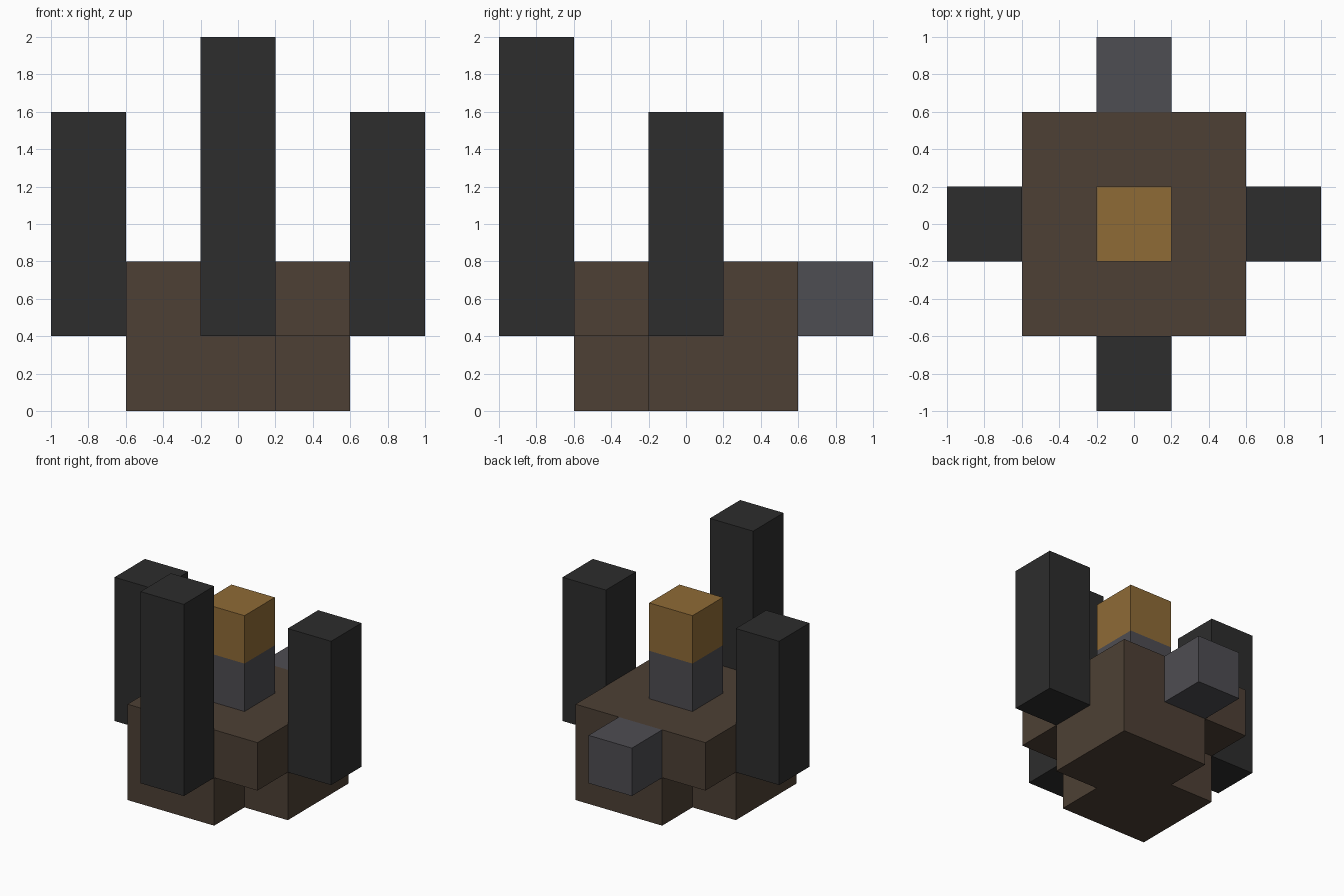
import bpy
import bmesh

U = 0.4  # one block

if "Cube" in bpy.data.objects:
    bpy.data.objects.remove(bpy.data.objects["Cube"], do_unlink=True)


def material(name, rgb):
    mat = bpy.data.materials.new(name)
    mat.use_nodes = True
    colour = (*rgb, 1)
    mat.diffuse_color = colour
    mat.node_tree.nodes["Principled BSDF"].inputs["Base Color"].default_value = colour
    return mat


brown = material("dark brown", (0.075, 0.051, 0.035))
charcoal = material("charcoal", (0.026, 0.026, 0.026))
grey = material("slate grey", (0.076, 0.074, 0.084))
amber = material("amber", (0.275, 0.147, 0.037))


def prism(name, outline, bottom, height, mat):
    """Extrude a flat outline upwards; all measures in blocks."""
    bm = bmesh.new()
    face = bm.faces.new([bm.verts.new((x * U, y * U, bottom * U)) for x, y in outline])
    top = bmesh.ops.extrude_face_region(bm, geom=[face])["geom"]
    bmesh.ops.translate(bm, vec=(0, 0, height * U),
                        verts=[v for v in top if isinstance(v, bmesh.types.BMVert)])
    bmesh.ops.recalc_face_normals(bm, faces=bm.faces)
    mesh = bpy.data.meshes.new(name)
    bm.to_mesh(mesh)
    bm.free()
    mesh.materials.append(mat)
    obj = bpy.data.objects.new(name, mesh)
    bpy.context.collection.objects.link(obj)
    return obj


def block(name, x, y, bottom, height, mat, width=1):
    h = width / 2
    outline = [(x - h, y - h), (x + h, y - h), (x + h, y + h), (x - h, y + h)]
    return prism(name, outline, bottom, height, mat)


# Base with two opposite corners notched out
half_outline = [(-1.5, -1.5), (0.5, -1.5), (0.5, -0.5), (1.5, -0.5)]
prism("notched_base", half_outline + [(-x, -y) for x, y in half_outline], 0, 1, brown)

# Square deck on the base
block("deck", 0, 0, 1, 1, brown, width=3)

# Pillars hung on the deck sides
block("front_pillar", 0, -2, 1, 4, charcoal)
for side, x in (("left", 2), ("right", -2)):
    block(side + "_pillar", x, 0, 1, 3, charcoal)

# Single block at the back
block("back_block", 0, 2, 1, 1, grey)

# Central post and its cap
block("centre_post", 0, 0, 2, 1, grey)
block("centre_cap", 0, 0, 3, 1, amber)
